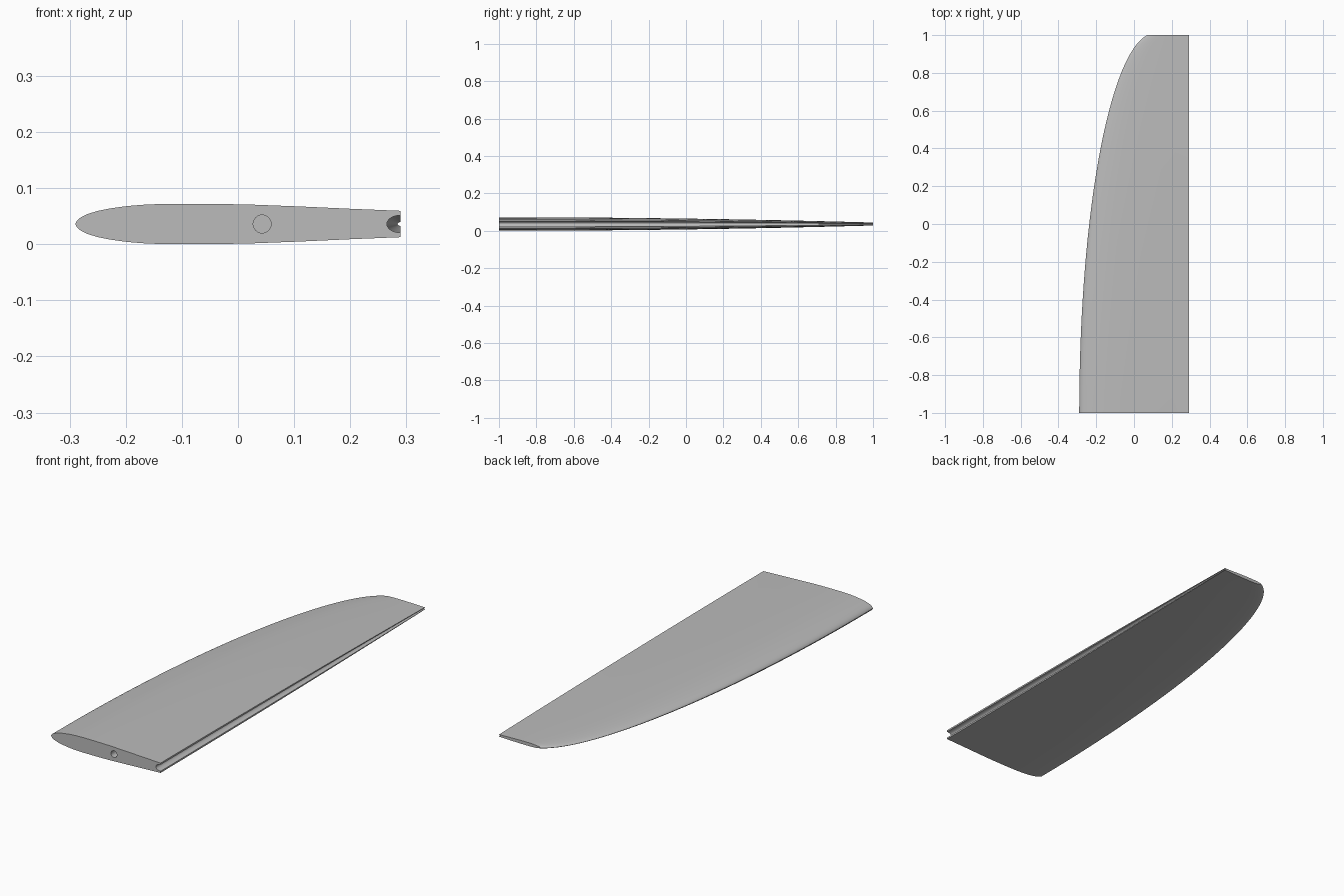
import bpy
import bmesh
from math import sin, cos, pi, sqrt

cube = bpy.data.objects.get("Cube")
if cube:
    bpy.data.objects.remove(cube, do_unlink=True)

TRAIL, MID_Z = 0.29, 0.036
STATIONS = 36

grey = bpy.data.materials.new("light grey")
grey.use_nodes = True
grey.diffuse_color = (0.5, 0.5, 0.5, 1)
grey.node_tree.nodes["Principled BSDF"].inputs["Base Color"].default_value = (0.5, 0.5, 0.5, 1)


def leading_edge(y):
    """Elliptical leading edge in plan."""
    return 0.11 - 0.4 * sqrt(1 - ((y + 1) / 2.01) ** 2)


def thinning(y):
    """Thickness relative to the root."""
    return 1 - 0.78 * ((y + 1) / 2) ** 2


# Upper half of the root section: distance along the chord, half thickness
upper = [(0.004, 0.005), (0.016, 0.0115), (0.036, 0.0175), (0.07, 0.0235),
         (0.11, 0.028), (0.16, 0.032), (0.22, 0.0348), (0.29, 0.036),
         (0.42, 0.0358), (0.53, 0.0348), (0.7, 0.031), (0.85, 0.027), (1, 0.0235)]
arc = [pi / 2 - pi * k / 10 for k in range(11)]


def section(y):
    """Closed outline: nose, upper skin, trailing groove, lower skin."""
    nose, s = leading_edge(y), thinning(y)
    chord = TRAIL - nose
    pts = [(nose, 0)]
    pts += [(nose + chord * u, h * s) for u, h in upper]
    pts += [(TRAIL - 0.025 * s * cos(a), 0.0155 * s * sin(a)) for a in arc]
    pts += [(nose + chord * u, -h * s) for u, h in reversed(upper)]
    return [(x, y, MID_Z + z) for x, z in pts]


# Lofted wing panel, with stations closer together toward the tip
bm = bmesh.new()
rings = []
for i in range(STATIONS + 1):
    y = -1 + 2 * sin(pi / 2 * i / STATIONS)
    rings.append([bm.verts.new(p) for p in section(y)])
count = len(rings[0])
for a, b in zip(rings, rings[1:]):
    for k in range(count):
        n = (k + 1) % count
        bm.faces.new((a[k], a[n], b[n], b[k]))
bm.faces.new(rings[0])
bm.faces.new(rings[-1])
bmesh.ops.recalc_face_normals(bm, faces=bm.faces)
mesh = bpy.data.meshes.new("wing_panel")
bm.to_mesh(mesh)
bm.free()
mesh.materials.append(grey)
wing = bpy.data.objects.new("wing_panel", mesh)
bpy.context.collection.objects.link(wing)

# Blind spar hole in the root face
bpy.ops.mesh.primitive_cylinder_add(vertices=32, radius=0.016, depth=0.4,
                                    location=(0.043, -1, MID_Z), rotation=(pi / 2, 0, 0))
cutter = bpy.context.object
cutter.name = "spar_hole_cutter"
cutter.hide_render = True
cutter.data.materials.append(grey)
cut = wing.modifiers.new("spar_hole", "BOOLEAN")
cut.operation, cut.solver, cut.object = "DIFFERENCE", "EXACT", cutter

bpy.ops.object.select_all(action="DESELECT")
wing.select_set(True)
bpy.context.view_layer.objects.active = wing
bpy.ops.object.modifier_apply(modifier=cut.name)
bpy.data.objects.remove(cutter, do_unlink=True)
bpy.ops.object.shade_smooth_by_angle(angle=pi / 6)
